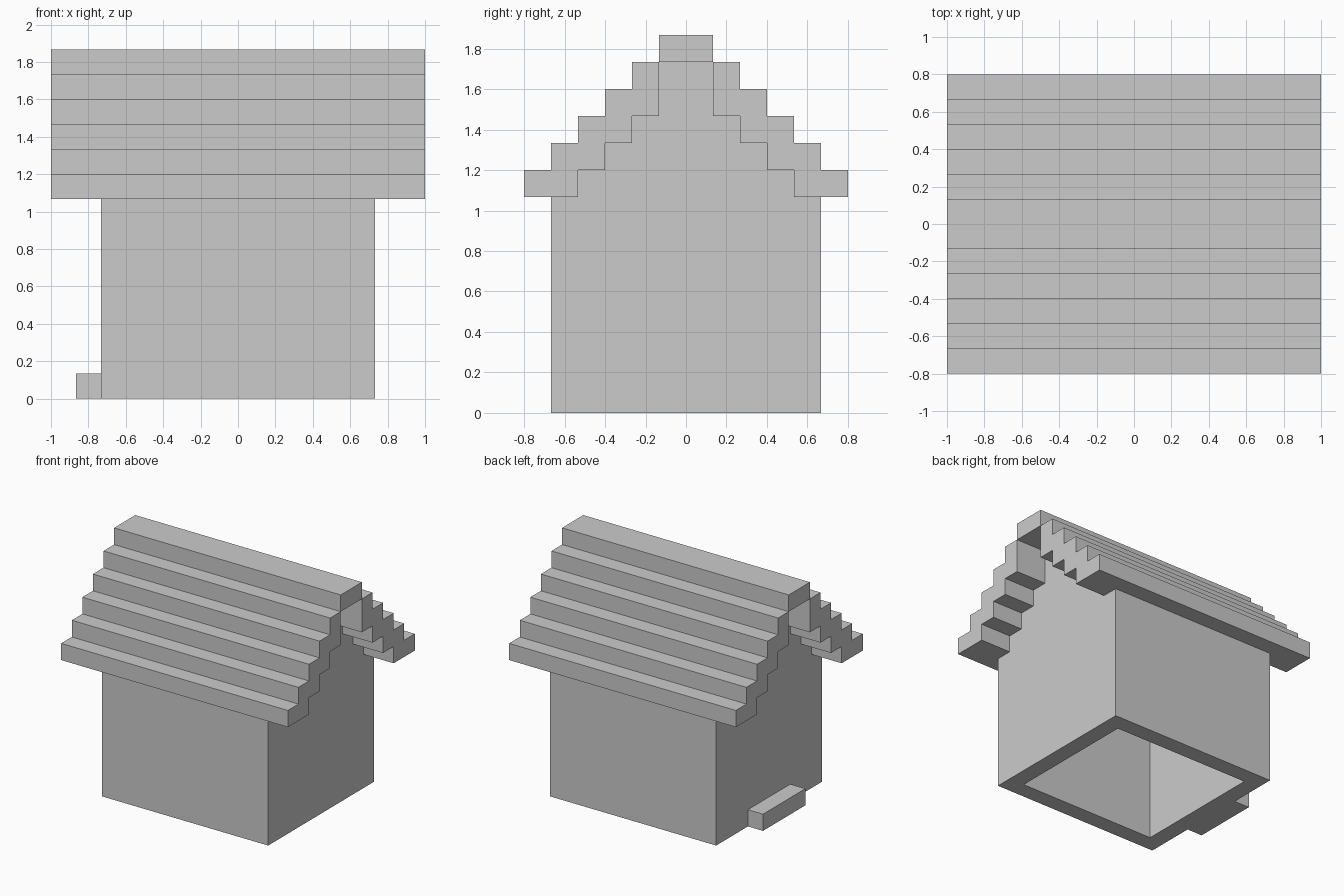
import bpy, bmesh

if "Cube" in bpy.data.objects:
    bpy.data.objects.remove(bpy.data.objects["Cube"])

U = 2 / 15  # block size: the whole model sits on this grid


def extrude_profile(name, profile, x0, x1):
    """Solid from a (y, z) profile extruded along x, in block units."""
    bm = bmesh.new()
    face = bm.faces.new([bm.verts.new((x0 * U, y * U, z * U)) for y, z in profile])
    new = bmesh.ops.extrude_face_region(bm, geom=[face])["geom"]
    verts = [v for v in new if isinstance(v, bmesh.types.BMVert)]
    bmesh.ops.translate(bm, verts=verts, vec=((x1 - x0) * U, 0, 0))
    bmesh.ops.recalc_face_normals(bm, faces=bm.faces)
    mesh = bpy.data.meshes.new(name)
    bm.to_mesh(mesh)
    bm.free()
    obj = bpy.data.objects.new(name, mesh)
    bpy.context.collection.objects.link(obj)
    return obj


def rect(y0, y1, z0, z1):
    return [(y0, z0), (y1, z0), (y1, z1), (y0, z1)]


def stairs(y, z, count):
    """Staircase climbing inwards one block at a time."""
    pts = []
    for i in range(count):
        pts += [(y - i, z + i), (y - i, z + i + 1)]
    return pts


# Hollow walls with stepped gable ends
half = [(5, 0), (5, 8)] + stairs(4, 8, 3) + [(1, 11), (1, 13)]
walls = extrude_profile("walls", half + [(-y, z) for y, z in reversed(half)], -5.5, 5.5)
cavity = extrude_profile("cavity_cutter", rect(-4, 4, -1, 15), -4.5, 4.5)
cavity.hide_render = True
cavity.hide_set(True)
cut = walls.modifiers.new("hollow", "BOOLEAN")
cut.operation = "DIFFERENCE"
cut.solver = "EXACT"
cut.object = cavity

# Two stepped roof slopes, mirrored across the ridge
underside = stairs(4, 8, 3) + [(1, 11)]
slope = stairs(6, 8, 5) + [(1, 13)] + underside[::-1]
for name, side in (("roof_slope_back", 1), ("roof_slope_front", -1)):
    extrude_profile(name, [(side * y, z) for y, z in slope], -7.5, 7.5)

# Ridge beam on top
extrude_profile("roof_ridge", rect(-1, 1, 13, 14), -7.5, 7.5)

# Doorstep on the left wall
extrude_profile("doorstep", rect(-2, 2, 0, 1), -6.5, -5.5)
